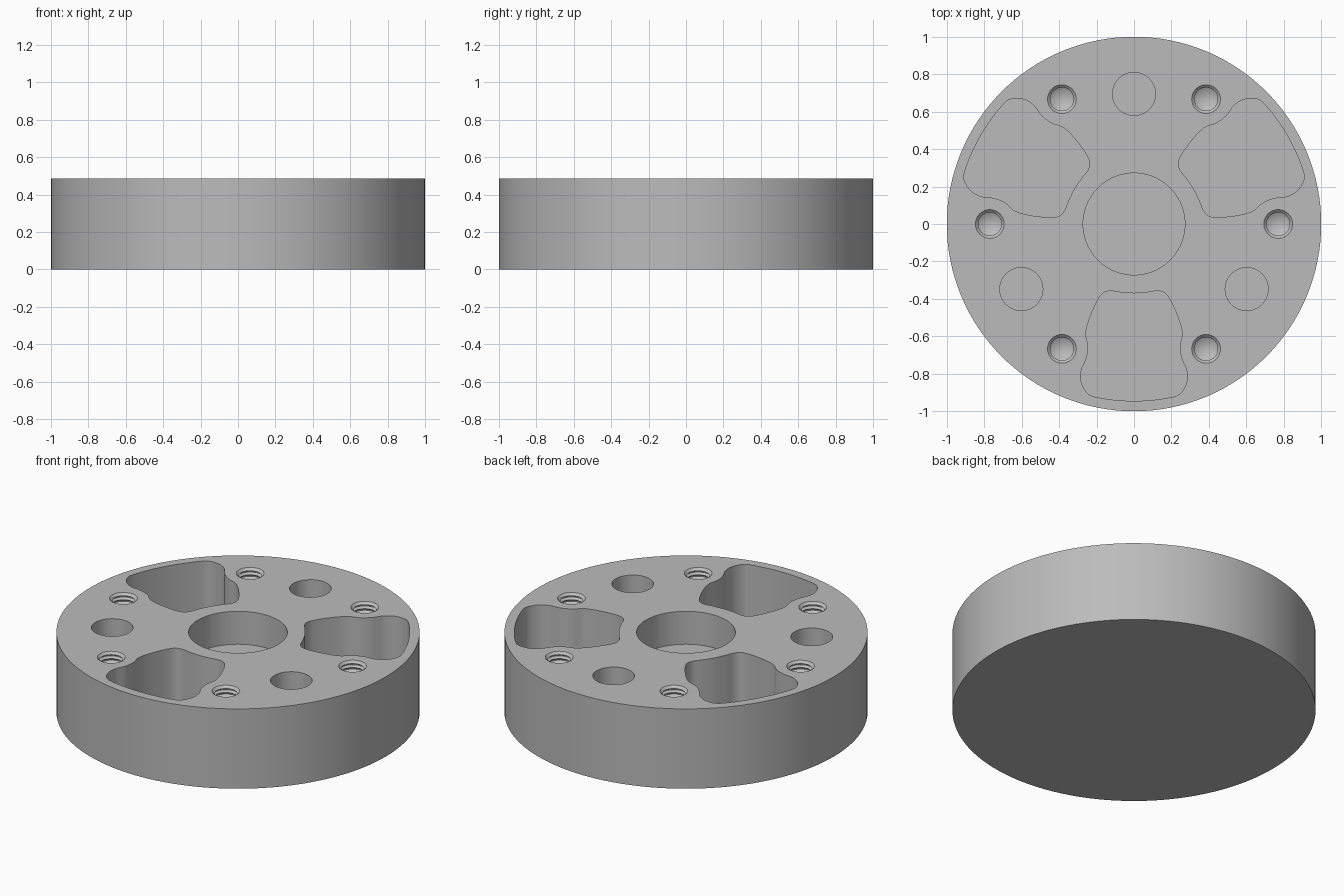
import bpy, bmesh, math
from mathutils import Vector, Matrix

if "Cube" in bpy.data.objects:
    bpy.data.objects.remove(bpy.data.objects["Cube"])

HEIGHT = 0.485
ABOVE = HEIGHT + 0.05

metal = bpy.data.materials.new("grey metal")
metal.use_nodes = True
grey = (0.5, 0.5, 0.5, 1)
metal.diffuse_color = grey
metal.node_tree.nodes["Principled BSDF"].inputs["Base Color"].default_value = grey


def finish(name, bm):
    bmesh.ops.recalc_face_normals(bm, faces=bm.faces)
    mesh = bpy.data.meshes.new(name)
    bm.to_mesh(mesh)
    bm.free()
    mesh.materials.append(metal)
    obj = bpy.data.objects.new(name, mesh)
    bpy.context.collection.objects.link(obj)
    return obj


def lathe(name, profile, segments, x=0, y=0):
    """Solid of revolution; each profile end is closed with a cap or a point."""
    bm = bmesh.new()
    rings = []
    for r, z in profile:
        count = segments if r > 0 else 1
        rings.append([bm.verts.new((x + r * math.cos(math.tau * i / segments),
                                    y + r * math.sin(math.tau * i / segments), z))
                      for i in range(count)])
    for a, b in zip(rings, rings[1:]):
        for i in range(segments):
            j = (i + 1) % segments
            if len(a) == 1:
                bm.faces.new((a[0], b[j], b[i]))
            else:
                bm.faces.new((a[i], a[j], b[j], b[i]))
    for ring in (rings[0], rings[-1]):
        if len(ring) > 1:
            bm.faces.new(ring)
    return finish(name, bm)


def smooth_loop(points, steps=6):
    """Closed Catmull-Rom curve through the points."""
    out, n = [], len(points)
    for i in range(n):
        a, b, c, d = (Vector(points[(i + k) % n]) for k in (-1, 0, 1, 2))
        for s in range(steps):
            t = s / steps
            out.append(0.5 * (2 * b + (c - a) * t + (2 * a - 5 * b + 4 * c - d) * t ** 2
                              + (3 * b - a - 3 * c + d) * t ** 3))
    return out


def prism(name, outline, bottom, top, angle):
    bm = bmesh.new()
    face = bm.faces.new([bm.verts.new((p.x, p.y, bottom)) for p in outline])
    made = bmesh.ops.extrude_face_region(bm, geom=[face])["geom"]
    bmesh.ops.translate(bm, vec=(0, 0, top - bottom),
                        verts=[v for v in made if isinstance(v, bmesh.types.BMVert)])
    bmesh.ops.rotate(bm, verts=bm.verts, cent=(0, 0, 0), matrix=Matrix.Rotation(angle, 3, "Z"))
    return finish(name, bm)


# Solid disc
disc = lathe("disc_body", [(1, 0), (1, HEIGHT)], 128)
cutters = []

# Central blind bore
cutters.append(lathe("bore_cutter", [(0.272, HEIGHT - 0.2), (0.272, ABOVE)], 72))

# Three pockets, waisted around the neighbouring threaded holes
half = [(0.07, -0.365), (0.135, -0.358), (0.18, -0.385), (0.23, -0.485), (0.257, -0.58),
        (0.246, -0.65), (0.254, -0.715), (0.282, -0.785), (0.28, -0.85),
        (0.245, -0.907), (0.19, -0.927), (0.09, -0.941)]
outline = smooth_loop([(0, -0.37)] + half + [(0, -0.945)] + [(-x, y) for x, y in reversed(half)])
for i in range(3):
    cutters.append(prism("pocket_cutter", outline, 0.085, ABOVE, math.tau * i / 3))

# Three plain dowel holes
for i in range(3):
    a = math.pi / 2 + math.tau * i / 3
    cutters.append(lathe("dowel_cutter", [(0.115, HEIGHT - 0.2), (0.115, ABOVE)], 40,
                         0.695 * math.cos(a), 0.695 * math.sin(a)))

# Six threaded holes with a drill-point bottom and a countersunk mouth
PITCH, TURNS, CREST, ROOT = 0.026, 10, 0.062, 0.076
start = HEIGHT - 0.012 - PITCH * TURNS
thread = [(0, start - 0.065), (CREST, start - 0.03)]
for k in range(TURNS):
    z = start + k * PITCH
    thread += [(CREST, z), (ROOT, z + PITCH * 0.4), (ROOT, z + PITCH * 0.6)]
thread += [(CREST, HEIGHT - 0.014), (0.077, HEIGHT), (0.077, ABOVE)]
for i in range(6):
    a = math.tau * i / 6
    cutters.append(lathe("thread_cutter", thread, 32, 0.77 * math.cos(a), 0.77 * math.sin(a)))

# Cut everything out of the disc
for cutter in cutters:
    cutter.hide_render = True
    mod = disc.modifiers.new("cut", "BOOLEAN")
    mod.operation = "DIFFERENCE"
    mod.solver = "EXACT"
    mod.object = cutter
bpy.context.view_layer.update()
cut_mesh = bpy.data.meshes.new_from_object(
    disc.evaluated_get(bpy.context.evaluated_depsgraph_get()))
disc.modifiers.clear()
disc.data = cut_mesh
for cutter in cutters:
    bpy.data.objects.remove(cutter)

bpy.ops.object.select_all(action="DESELECT")
disc.select_set(True)
bpy.context.view_layer.objects.active = disc
bpy.ops.object.shade_smooth_by_angle(angle=math.radians(30))
